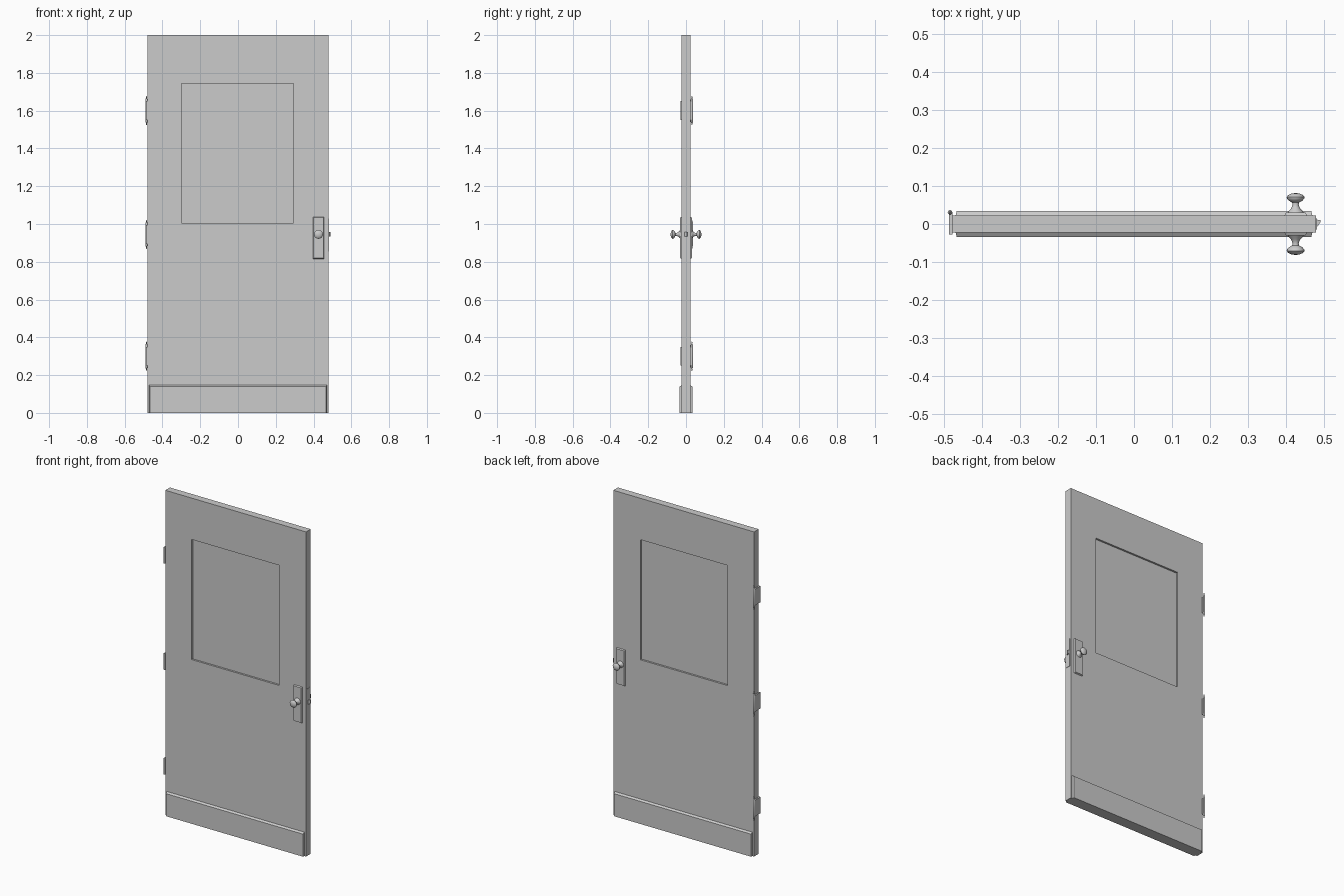
import bpy, bmesh, math
from mathutils import Matrix

cube = bpy.data.objects.get("Cube")
if cube:
    bpy.data.objects.remove(cube, do_unlink=True)

grey = bpy.data.materials.new("plain grey")
grey.use_nodes = True
colour = (0.6, 0.6, 0.6, 1)
grey.diffuse_color = colour
grey.node_tree.nodes["Principled BSDF"].inputs["Base Color"].default_value = colour

HALF = 0.0225          # half the slab thickness
HANDLE_X, HANDLE_Z = 0.426, 0.945


def add_object(name, bm, smooth=False):
    bmesh.ops.recalc_face_normals(bm, faces=bm.faces)
    mesh = bpy.data.meshes.new(name)
    bm.to_mesh(mesh)
    bm.free()
    mesh.materials.append(grey)
    obj = bpy.data.objects.new(name, mesh)
    bpy.context.collection.objects.link(obj)
    if smooth:
        bpy.ops.object.select_all(action="DESELECT")
        obj.select_set(True)
        bpy.context.view_layer.objects.active = obj
        bpy.ops.object.shade_smooth_by_angle(angle=math.radians(40))
    return obj


def box_mesh(x, y, z):
    bm = bmesh.new()
    bmesh.ops.create_cube(bm, size=1)
    for v in bm.verts:
        for i, (low, high) in enumerate((x, y, z)):
            v.co[i] = low if v.co[i] < 0 else high
    return bm


def lathe(name, profile, matrix, sides=20):
    """Spin (radius, height) points about z, then place the result."""
    bm = bmesh.new()
    verts = [bm.verts.new((r, 0, h)) for r, h in profile]
    edges = [bm.edges.new(pair) for pair in zip(verts, verts[1:])]
    bmesh.ops.spin(bm, geom=verts + edges, cent=(0, 0, 0), axis=(0, 0, 1),
                   angle=math.tau, steps=sides)
    bmesh.ops.remove_doubles(bm, verts=bm.verts, dist=0.00005)
    bm.transform(matrix)
    return add_object(name, bm, smooth=True)


def chamfered_plate(name, side, x, z, depth, bevel_x, bevel_top, bevel_bottom):
    """Plate on one door face whose outer face is drawn in to form chamfers."""
    inner, outer = side * HALF, side * (HALF + depth)
    bm = box_mesh(x, sorted((inner, outer)), z)
    for v in bm.verts:
        if abs(v.co.y) > HALF + depth / 2:
            v.co.x += bevel_x if v.co.x < sum(x) / 2 else -bevel_x
            v.co.z += bevel_bottom if v.co.z < sum(z) / 2 else -bevel_top
    return add_object(name, bm)


# Door slab with a sunken window panel on both faces
bm = bmesh.new()
xs, zs = (-0.48, -0.30, 0.295, 0.48), (0, 1.005, 1.745, 2)
for i in range(3):
    for k in range(3):
        if (i, k) == (1, 1):
            continue
        part = [bm.verts.new((x, -HALF, z)) for x, z in (
            (xs[i], zs[k]), (xs[i + 1], zs[k]),
            (xs[i + 1], zs[k + 1]), (xs[i], zs[k + 1]))]
        bm.faces.new(part)
bmesh.ops.remove_doubles(bm, verts=bm.verts, dist=0.0001)
ring = bmesh.ops.extrude_face_region(bm, geom=bm.faces[:], use_keep_orig=True)
bmesh.ops.translate(bm, vec=(0, 2 * HALF, 0),
                    verts=[g for g in ring["geom"] if isinstance(g, bmesh.types.BMVert)])
add_object("door_slab", bm)
add_object("window_panel", box_mesh((xs[1], xs[2]), (-0.011, 0.011), (zs[1], zs[2])))

# Kick plates, handle plates and knobs on both faces
knob = [(0, 0), (0.021, 0), (0.019, 0.003), (0.012, 0.010), (0.008, 0.020),
        (0.009, 0.026), (0.018, 0.031), (0.023, 0.037), (0.0235, 0.041),
        (0.019, 0.046), (0.010, 0.050), (0, 0.051)]
for label, side in (("front", -1), ("back", 1)):
    chamfered_plate(label + "_kick_plate", side, (-0.47, 0.47), (0, 0.147),
                    0.012, 0.003, 0.008, 0)
    chamfered_plate(label + "_handle_plate", side, (0.397, 0.456), (0.815, 1.038),
                    0.008, 0.004, 0.004, 0.004)
    place = Matrix.Translation((HANDLE_X, side * (HALF + 0.008), HANDLE_Z))
    lathe(label + "_knob", knob, place @ Matrix.Rotation(-side * math.pi / 2, 4, "X"))

# Hinges: a leaf on the edge and a pin with pointed finials
pin = [(0, -0.078), (0.003, -0.073), (0.002, -0.066), (0.006, -0.060),
       (0.006, 0.060), (0.002, 0.066), (0.003, 0.073), (0, 0.078)]
for label, height in (("lower", 0.30), ("middle", 0.945), ("upper", 1.60)):
    add_object(label + "_hinge_leaf", box_mesh(
        (-0.488, -0.478), (-0.028, 0.032), (height - 0.05, height + 0.05)))
    lathe(label + "_hinge_pin", pin, Matrix.Translation((-0.485, 0.031, height)), 12)

# Latch plate and slanted bolt on the closing edge
add_object("latch_plate", box_mesh((0.478, 0.482), (-0.015, 0.015), (0.855, 1.03)))
bm = box_mesh((0.478, 0.491), (-0.014, 0.012), (0.933, 0.957))
for v in bm.verts:
    if v.co.x > 0.485:
        v.co.y = 0.004 if v.co.y < 0 else 0.010
add_object("latch_bolt", bm)
